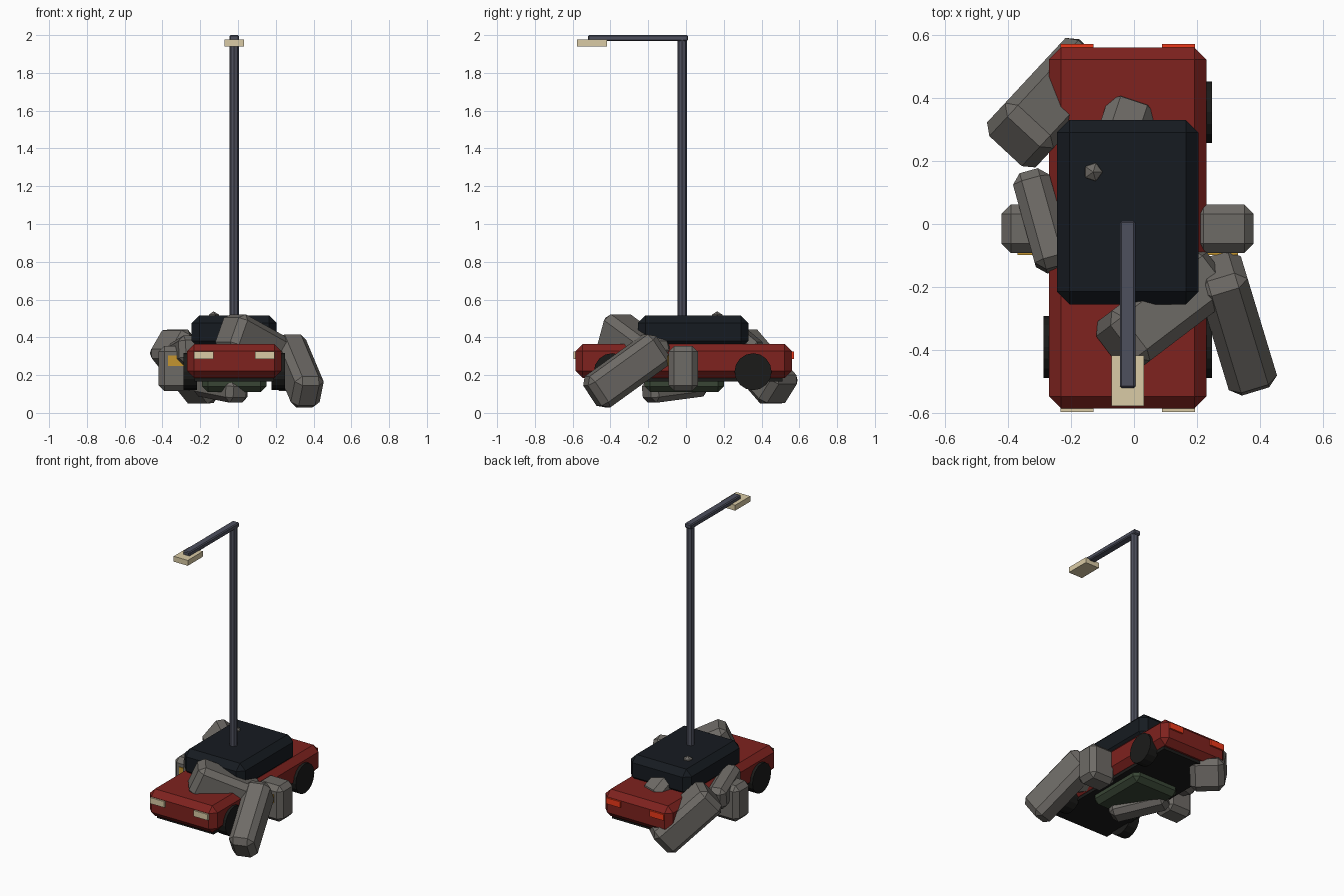
import bpy, bmesh, math
from mathutils import Vector, Matrix

if "Cube" in bpy.data.objects:
    bpy.data.objects.remove(bpy.data.objects["Cube"])

MATS = {}
COLOURS = {
    "red_paint": (0.21, 0.016, 0.013), "stone": (0.155, 0.145, 0.132),
    "dark_glass": (0.008, 0.011, 0.015), "steel": (0.075, 0.08, 0.11),
    "cream": (0.70, 0.60, 0.38), "amber": (0.55, 0.30, 0.03),
    "tail_red": (0.85, 0.04, 0.01), "rubber": (0.011, 0.011, 0.01),
    "moss": (0.04, 0.06, 0.035),
}


def mat(name):
    if name not in MATS:
        MATS[name] = bpy.data.materials.new(name)
        MATS[name].diffuse_color = (*COLOURS[name], 1)
    return MATS[name]


def finish(bm, name, colour, matrix):
    mesh = bpy.data.meshes.new(name)
    bm.to_mesh(mesh)
    bm.free()
    mesh.materials.append(mat(colour))
    ob = bpy.data.objects.new(name, mesh)
    ob.matrix_world = matrix
    bpy.context.collection.objects.link(ob)
    return ob


def block(name, centre, size, colour, bevel=0.0, axis=None):
    """Chamfered box; axis turns its local z along a direction."""
    bm = bmesh.new()
    bmesh.ops.create_cube(bm, size=1)
    bmesh.ops.scale(bm, vec=size, verts=bm.verts)
    if bevel:
        bmesh.ops.bevel(bm, geom=bm.edges[:], offset=bevel, segments=1, affect='EDGES')
    m = Matrix.Translation(centre)
    if axis:
        m = m @ Vector(axis).to_track_quat('Z', 'X').to_matrix().to_4x4()
    return finish(bm, name, colour, m)


def span(name, lo, hi, colour, bevel=0.0):
    """Box given by its two extreme corners."""
    lo, hi = Vector(lo), Vector(hi)
    return block(name, (lo + hi) / 2, hi - lo, colour, bevel)


def cylinder(name, centre, radius, depth, sides, colour, rot=Matrix()):
    bm = bmesh.new()
    bmesh.ops.create_cone(bm, cap_ends=True, segments=sides, radius1=radius,
                          radius2=radius, depth=depth)
    return finish(bm, name, colour, Matrix.Translation(centre) @ rot)


CX = -0.02  # centre line of the car

# Car shell
span("car_body", (CX - 0.25, -0.585, 0.185), (CX + 0.25, 0.56, 0.365), "red_paint", 0.038)
span("car_cabin", (CX - 0.225, -0.255, 0.34), (CX + 0.225, 0.33, 0.515), "dark_glass", 0.04)
span("car_underside", (CX - 0.21, -0.53, 0.165), (CX + 0.21, 0.51, 0.21), "rubber")

# Wheels, lights, shoulder stones and their amber plates, on both sides
turn = Matrix.Rotation(math.pi / 2, 4, 'Y')
for s, side in ((-1, "left"), (1, "right")):
    for y, end in ((-0.39, "front"), (0.355, "rear")):
        cylinder(f"{end}_{side}_wheel", (CX + s * 0.233, y, 0.218), 0.098, 0.07, 16, "rubber", turn)
    x = CX + s * 0.161
    block(f"{side}_headlight", (x, -0.585, 0.305), (0.104, 0.022, 0.04), "cream")
    block(f"{side}_tail_light", (x, 0.56, 0.305), (0.104, 0.022, 0.04), "tail_red")
    block(f"{side}_shoulder_stone", (CX + s * 0.305, -0.015, 0.235), (0.19, 0.155, 0.24), "stone", 0.03)
    block(f"{side}_amber_plate", (CX + s * 0.30, -0.092, 0.275), (0.10, 0.012, 0.055), "amber")

# Mossy core running through the car
span("mossy_core", (-0.19, -0.22, 0.11), (0.15, 0.20, 0.513), "moss", 0.03)

# Tumbled stone limbs
block("right_lower_stone", (0.32, -0.315, 0.222), (0.20, 0.16, 0.46), "stone", 0.035, (-0.24, 0.79, 0.57))
block("left_lower_stone", (-0.265, 0.385, 0.245), (0.20, 0.21, 0.44), "stone", 0.035, (-0.52, -0.56, 0.65))
block("right_upper_stone", (0.095, -0.275, 0.355), (0.21, 0.20, 0.42), "stone", 0.035, (-0.25, -0.19, 0.14))
block("left_upper_stone", (-0.29, 0.01, 0.315), (0.15, 0.12, 0.32), "stone", 0.03, (0.25, -0.9, 0.15))
block("rear_stone", (-0.04, 0.27, 0.31), (0.19, 0.16, 0.26), "stone", 0.035, (0.15, 0.45, 0.6))
block("belly_stone", (-0.09, -0.06, 0.13), (0.12, 0.14, 0.36), "stone", 0.03, (0.5, -0.75, -0.1))

# Loose pebble on the roof
bm = bmesh.new()
bmesh.ops.create_icosphere(bm, subdivisions=1, radius=0.033)
finish(bm, "roof_pebble", "stone", Matrix.Translation((-0.13, 0.165, 0.505)))

# Street lamp
cylinder("lamp_pole", (CX, -0.02, 1.21), 0.025, 1.56, 8, "steel")
span("lamp_arm", (CX - 0.025, -0.52, 1.968), (CX + 0.025, 0.01, 2.0), "steel", 0.006)
span("lamp_head", (CX - 0.052, -0.577, 1.94), (CX + 0.052, -0.417, 1.976), "cream")

for m in bpy.data.materials:
    if m.users and not m.is_grease_pencil:
        m.use_nodes = True
        m.node_tree.nodes["Principled BSDF"].inputs["Base Color"].default_value = m.diffuse_color
